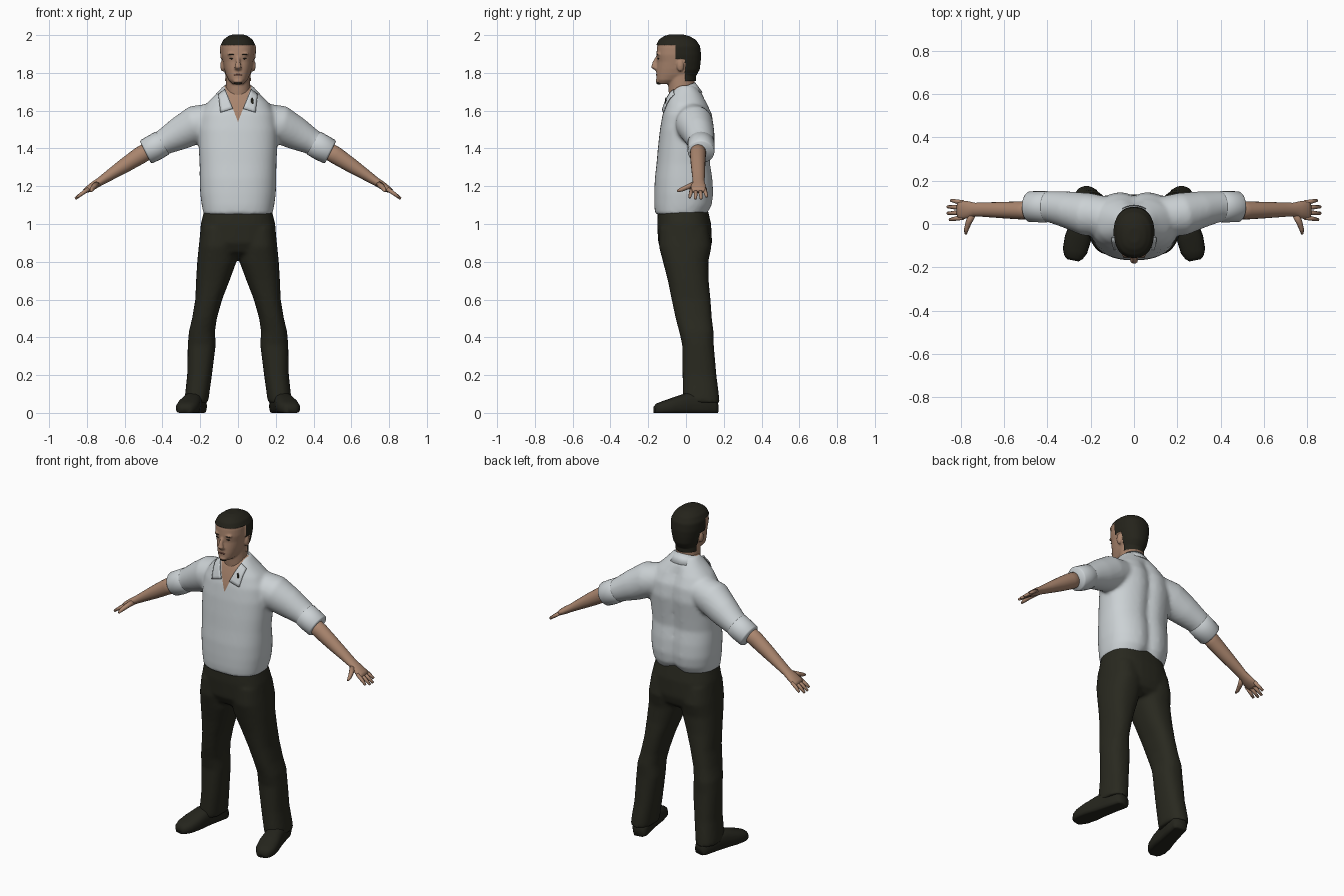
import bpy, bmesh, math
from mathutils import Vector, Matrix
from mathutils.bvhtree import BVHTree

cube = bpy.data.objects.get("Cube")
if cube:
    bpy.data.objects.remove(cube)


def material(name, r, g, b):
    m = bpy.data.materials.new(name)
    m.use_nodes = True
    m.diffuse_color = (r, g, b, 1)
    shader = m.node_tree.nodes["Principled BSDF"]
    shader.inputs["Base Color"].default_value = (r, g, b, 1)
    shader.inputs["Roughness"].default_value = 0.8
    return m


SHIRT = material("pale grey cotton", .60, .64, .66)
CLOTH = material("dark olive cloth", .022, .022, .014)
SKIN = material("skin", .40, .235, .155)
HAIR = material("dark hair", .018, .017, .011)
LEATHER = material("dark leather", .018, .018, .012)
LIP = material("lip brown", .22, .09, .065)


def oval(n, power):
    for i in range(n):
        a = 2 * math.pi * i / n
        c, s = math.cos(a), math.sin(a)
        yield (math.copysign(abs(c) ** (2 / power), c),
               math.copysign(abs(s) ** (2 / power), s))


def skin_rings(bm, rings):
    # Bridge successive rings of points and cap both ends
    loops = [[bm.verts.new(p) for p in ring] for ring in rings]
    n = len(loops[0])
    faces = [bm.faces.new((a[i], a[(i + 1) % n], b[(i + 1) % n], b[i]))
             for a, b in zip(loops, loops[1:]) for i in range(n)]
    faces += [bm.faces.new(loops[0][::-1]), bm.faces.new(loops[-1])]
    bmesh.ops.recalc_face_normals(bm, faces=faces)
    return loops


def stack(bm, rows, power=2.3, side=1, n=32):
    # Rows: height, inner x, outer x, front y, back y
    rings = []
    for z, x0, x1, y0, y1 in rows:
        rings.append([Vector((side * ((x0 + x1) / 2 + (x1 - x0) / 2 * u),
                              (y0 + y1) / 2 + (y1 - y0) / 2 * v, z))
                      for u, v in oval(n, power)])
    return skin_rings(bm, rings)


def tube(bm, path, side=1, n=14):
    # Path: x, y, z, radius in the upright plane, radius across
    pts = [Vector((side * p[0], p[1], p[2])) for p in path]
    rings = []
    for i, (c, p) in enumerate(zip(pts, path)):
        d = pts[min(i + 1, len(pts) - 1)] - pts[max(i - 1, 0)]
        across = Vector((0, 1, 0)) if abs(d.y) < abs(d.x) else Vector((1, 0, 0))
        up = d.cross(across).normalized()
        across = up.cross(d).normalized()
        rings.append([c + up * p[3] * u + across * p[4] * v for u, v in oval(n, 2)])
    return skin_rings(bm, rings)


def ball(bm, centre, size):
    m = Matrix.Translation(centre) @ Matrix.Diagonal((*size, 1))
    bmesh.ops.create_uvsphere(bm, u_segments=16, v_segments=10, radius=1, matrix=m)


def finish(name, bm, mats, voxel=0, smooth=0):
    mesh = bpy.data.meshes.new(name)
    bm.to_mesh(mesh)
    bm.free()
    ob = bpy.data.objects.new(name, mesh)
    bpy.context.scene.collection.objects.link(ob)
    if voxel:
        # Fuse overlapping volumes into one soft surface
        r = ob.modifiers.new("fuse", 'REMESH')
        r.mode, r.voxel_size = 'VOXEL', voxel
        s = ob.modifiers.new("soften", 'SMOOTH')
        s.factor, s.iterations = .5, smooth
        bpy.context.view_layer.update()
        deps = bpy.context.evaluated_depsgraph_get()
        ob.data = bpy.data.meshes.new_from_object(ob.evaluated_get(deps))
        ob.modifiers.clear()
    ob.data.materials.clear()
    for m in mats:
        ob.data.materials.append(m)
    for p in ob.data.polygons:
        p.use_smooth = True
    return ob


def recolour(ob, planes, rule, push=0.0):
    # Cut along planes, give faces passing the rule the second material
    bm = bmesh.new()
    bm.from_mesh(ob.data)
    for co, no in planes:
        bmesh.ops.bisect_plane(bm, geom=bm.verts[:] + bm.edges[:] + bm.faces[:],
                               plane_co=co, plane_no=no)
    moved = set()
    for f in bm.faces:
        if rule(f.calc_center_median()):
            f.material_index = 1
            moved.update(f.verts)
    bm.normal_update()
    for v, n in [(v, v.normal.copy()) for v in moved]:
        v.co += n * push
    bm.to_mesh(ob.data)
    bm.free()


# Shirt: torso and sleeves
bm = bmesh.new()
rows = [(1.05, .182, -.163, .115), (1.10, .192, -.168, .142), (1.16, .2, -.168, .15),
        (1.24, .203, -.165, .145), (1.32, .203, -.156, .132), (1.4, .208, -.149, .14),
        (1.5, .212, -.138, .152), (1.58, .2, -.124, .143), (1.64, .165, -.106, .115),
        (1.69, .115, -.088, .085), (1.735, .075, -.052, .052)]
loops = stack(bm, [(z, -w, w, a, b) for z, w, a, b in rows], 2.4, n=48)
for i, loop in enumerate(loops):
    for v in loop:
        if v.co.y > 0:
            dip = math.exp(-(v.co.x / .035) ** 2)
            if i == 0:
                v.co.z += .05 * dip
            elif i < 9:
                v.co.y -= .02 * dip
for s in (1, -1):
    tube(bm, [(.10, .03, 1.56, .085, .09), (.22, .045, 1.528, .102, .10),
              (.31, .067, 1.478, .088, .085), (.39, .08, 1.435, .069, .072),
              (.46, .08, 1.397, .062, .066)], s, 24)
shirt = finish("shirt", bm, [SHIRT, SKIN], .011, 6)
slope = .38
recolour(shirt, [((0, 0, 1.54), (1, 0, -slope)), ((0, 0, 1.54), (1, 0, slope))],
         lambda c: c.y < 0 and c.z > 1.54 and abs(c.x) < slope * (c.z - 1.54))

# Collar flaps laid on the shirt front
tree = BVHTree.FromPolygons([v.co for v in shirt.data.vertices],
                            [p.vertices[:] for p in shirt.data.polygons])
bm = bmesh.new()
for s in (1, -1):
    corners = [Vector(p) for p in ((.068, 0, 1.71), (.102, 0, 1.685),
                                   (.027, 0, 1.61), (.092, 0, 1.59))]
    grid = []
    for j in range(7):
        for i in range(5):
            a = corners[0].lerp(corners[1], i / 4)
            b = corners[2].lerp(corners[3], i / 4)
            p = a.lerp(b, j / 6)
            p.x *= s
            hit = tree.ray_cast(Vector((p.x, -1, p.z)), Vector((0, 1, 0)))[0]
            p.y = (hit.y if hit else -.06) - .006
            grid.append(bm.verts.new(p))
    for j in range(6):
        for i in range(4):
            k = j * 5 + i
            bm.faces.new([grid[q] for q in (k, k + 1, k + 6, k + 5)][::s])
flaps = finish("collar_flaps", bm, [SHIRT])
flaps.modifiers.new("thickness", 'SOLIDIFY').thickness = .006

# Collar stand around the back of the neck
bm = bmesh.new()
lower, upper = [], []
for i in range(25):
    a = math.radians(-48 + 276 * i / 24)
    c, t = math.cos(a), math.sin(a)
    lower.append(bm.verts.new((.098 * c, .002 + .085 * t, 1.69 + .008 * t)))
    upper.append(bm.verts.new((.075 * c, -.015 + .064 * t, 1.727 + .022 * t)))
for i in range(24):
    bm.faces.new((lower[i], lower[i + 1], upper[i + 1], upper[i]))
stand = finish("collar_stand", bm, [SHIRT])
stand.modifiers.new("thickness", 'SOLIDIFY').thickness = .006

# Rolled cuffs with hollow ends, then forearms and hands
for s, label in ((1, "left"), (-1, "right")):
    bm = bmesh.new()
    tube(bm, [(.395, .08, 1.432, .062, .066), (.402, .08, 1.428, .070, .072),
              (.44, .08, 1.406, .071, .072), (.482, .08, 1.384, .069, .071),
              (.49, .08, 1.380, .062, .064)], s, 24)
    finish(label + "_cuff", bm, [SHIRT])

    bm = bmesh.new()
    tube(bm, [(.44, .065, 1.41, .045, .042), (.52, .063, 1.362, .046, .042),
              (.60, .064, 1.31, .039, .038), (.68, .066, 1.258, .029, .034),
              (.735, .067, 1.222, .022, .031), (.765, .066, 1.203, .021, .039),
              (.80, .065, 1.181, .016, .044), (.815, .065, 1.172, .010, .038)], s, 20)
    for k, reach in enumerate((.052, .062, .062, .046)):
        y, spread = .03 + .023 * k, (k - 1.5) * .007
        tube(bm, [(.79, y, 1.186, .011, .011),
                  (.80 + reach * .5, y + spread * .5, 1.178 - reach * .33, .010, .010),
                  (.80 + reach, y + spread, 1.176 - reach * .68, .007, .007)], s, 8)
    tube(bm, [(.745, .05, 1.213, .016, .018), (.765, .005, 1.195, .013, .014),
              (.775, -.025, 1.182, .011, .011), (.778, -.046, 1.174, .006, .006)], s, 8)
    finish(label + "_forearm_and_hand", bm, [SKIN])

# Trousers: hips and two legs
bm = bmesh.new()
stack(bm, [(z, -w, w, a, b) for z, w, a, b in
           ((1.09, .175, -.148, .112), (1.0, .197, -.153, .133),
            (.9, .206, -.147, .138), (.85, .18, -.12, .125), (.82, .10, -.06, .09))], 2.5)
for s in (1, -1):
    stack(bm, [(.98, .01, .195, -.14, .12), (.88, .004, .208, -.143, .135),
               (.8, .008, .216, -.122, .118), (.7, .045, .222, -.096, .12),
               (.6, .084, .226, -.076, .13), (.5, .112, .243, -.055, .137),
               (.43, .122, .26, -.036, .146), (.36, .118, .266, -.02, .147),
               (.2, .138, .269, -.018, .161), (.1, .152, .28, -.018, .174),
               (.055, .158, .284, -.016, .178)], 2.4, s)
finish("trousers", bm, [CLOTH], .011, 4)

# Shoes turned outwards
heel, toe = Vector((.205, .165, 0)), Vector((.283, -.168, 0))
for s, label in ((1, "left"), (-1, "right")):
    bm = bmesh.new()
    rings = []
    for t, w, h in ((0, .032, .06), (.06, .045, .085), (.3, .048, .11), (.5, .052, .105),
                    (.7, .060, .082), (.87, .056, .062), (.96, .042, .05), (1, .026, .035)):
        c = heel.lerp(toe, t)
        rings.append([Vector((s * (c.x + w * u), c.y + .2 * w * u,
                              max(0, h * (.42 + .58 * v)))) for u, v in oval(20, 2.6)])
    skin_rings(bm, rings)
    finish(label + "_shoe", bm, [LEATHER])

# Head, neck, nose and ears
bm = bmesh.new()
stack(bm, [(z, -w, w, a, b) for z, w, a, b in
           ((1.742, .03, -.145, -.07), (1.762, .05, -.157, -.01), (1.79, .064, -.158, .05),
            (1.82, .073, -.156, .066), (1.86, .081, -.152, .071), (1.895, .087, -.157, .073),
            (1.94, .088, -.153, .068), (1.97, .073, -.14, .048), (1.988, .05, -.115, .015),
            (1.997, .025, -.085, -.02))], 2.3)
stack(bm, [(1.6, -.07, .07, -.08, .05), (1.7, -.066, .066, -.092, .046),
           (1.8, -.062, .062, -.1, .045)], 2)
tube(bm, [(0, -.145, 1.895, .008, .009), (0, -.165, 1.855, .012, .012),
          (0, -.171, 1.832, .015, .019), (0, -.156, 1.82, .010, .018)])
ball(bm, (0, -.145, 1.757), (.026, .016, .014))
for s in (1, -1):
    ball(bm, (s * .082, -.03, 1.838), (.012, .019, .031))
    ball(bm, (s * .034, -.144, 1.9), (.024, .012, .008))
head = finish("head_and_neck", bm, [SKIN, HAIR], .0055, 3)
recolour(head, [((0, 0, z), (0, 0, 1)) for z in (1.945, 1.875, 1.758)] +
         [((0, y, 0), (0, 1, 0)) for y in (-.055, -.008)],
         lambda c: c.z > 1.945 or (c.y > -.055 and c.z > 1.875)
         or (c.y > -.008 and c.z > 1.758), .007)

# Eyes, brows, lips and chin tuft
for s, label in ((1, "left"), (-1, "right")):
    for part, z, size in (("eye", 1.876, (.012, .005, .004)),
                          ("brow", 1.897, (.018, .006, .003))):
        bm = bmesh.new()
        ball(bm, (s * .034, -.146 if part == "eye" else -.151, z), size)
        finish(label + "_" + part, bm, [HAIR])
bm = bmesh.new()
ball(bm, (0, -.154, 1.789), (.022, .006, .005))
finish("lips", bm, [LIP])
bm = bmesh.new()
ball(bm, (0, -.143, 1.746), (.022, .014, .008))
finish("chin_tuft", bm, [HAIR])

# Small clip on the left collar
bm = bmesh.new()
hit = tree.ray_cast(Vector((.075, -1, 1.645)), Vector((0, 1, 0)))[0]
ball(bm, (.075, hit.y - .012, 1.645), (.007, .004, .024))
finish("collar_clip", bm, [LEATHER])
